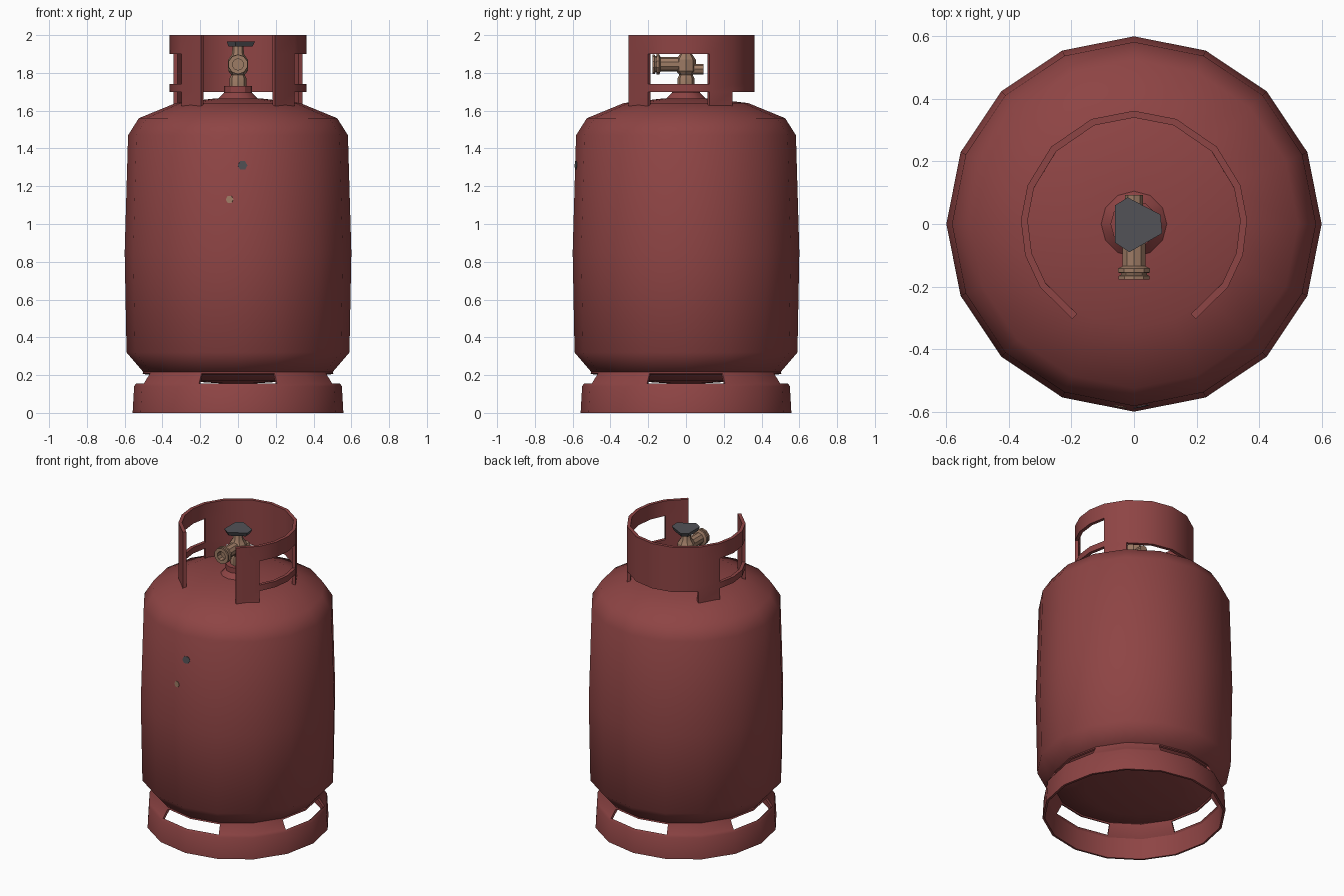
import bpy, bmesh, math
from mathutils import Vector, Matrix

if "Cube" in bpy.data.objects:
    bpy.data.objects.remove(bpy.data.objects["Cube"])


def material(name, rgb):
    m = bpy.data.materials.new(name)
    m.diffuse_color = (*rgb, 1)
    m.use_nodes = True
    m.node_tree.nodes["Principled BSDF"].inputs["Base Color"].default_value = m.diffuse_color
    return m


RED = material("red paint", (0.27, 0.058, 0.058))
BRASS = material("dull brass", (0.34, 0.2, 0.13))
GREY = material("dark grey", (0.085, 0.085, 0.095))


def finish(bm, name, mat, smooth=None, thick=0):
    bmesh.ops.recalc_face_normals(bm, faces=bm.faces)
    me = bpy.data.meshes.new(name)
    bm.to_mesh(me)
    bm.free()
    ob = bpy.data.objects.new(name, me)
    bpy.context.collection.objects.link(ob)
    me.materials.append(mat)
    bpy.ops.object.select_all(action='DESELECT')
    ob.select_set(True)
    bpy.context.view_layer.objects.active = ob
    if thick:
        mod = ob.modifiers.new("thickness", 'SOLIDIFY')
        mod.thickness = thick
        mod.offset = -1
        bpy.ops.object.modifier_apply(modifier=mod.name)
    if smooth:
        bpy.ops.object.shade_smooth_by_angle(angle=math.radians(smooth))
    return ob


def lathe(name, profile, sides, mat, smooth=None, thick=0, skip=None, matrix=None):
    """Revolve (radius, z) points; skip(row, column) leaves holes."""
    bm = bmesh.new()
    rings = []
    for r, z in profile:
        if r == 0:
            rings.append([bm.verts.new((0, 0, z))] * sides)
        else:
            rings.append([bm.verts.new((r * math.cos(math.pi / 2 + math.tau * k / sides),
                                        r * math.sin(math.pi / 2 + math.tau * k / sides), z))
                          for k in range(sides)])
    for i in range(len(rings) - 1):
        for k in range(sides):
            if skip and skip(i, k):
                continue
            j = (k + 1) % sides
            quad = [rings[i][k], rings[i][j], rings[i + 1][j], rings[i + 1][k]]
            bm.faces.new(list(dict.fromkeys(quad)))
    if matrix:
        bmesh.ops.transform(bm, matrix=matrix, verts=bm.verts)
    return finish(bm, name, mat, smooth, thick)


# Tank body
lathe("tank_body", [(0, 0.15), (0.3, 0.17), (0.5, 0.215), (0.59, 0.32), (0.6, 0.85),
                    (0.582, 1.47), (0.525, 1.56), (0.33, 1.64), (0.12, 1.665), (0, 1.665)],
      16, RED, smooth=50)

# Foot ring with four slots, front, back and sides
lathe("foot_ring", [(0.558, 0), (0.55, 0.14), (0.54, 0.155), (0.505, 0.208), (0.5, 0.225)],
      16, RED, smooth=30, thick=0.014,
      skip=lambda i, k: i == 2 and k % 4 in (0, 3))

# Guard collar, open at the front, with a window on each side
half = [90, 68, 43, 20, 2, -16, -34, -57]
levels = [1.62, 1.70, 1.74, 1.90, 2.0]
cells = {0: (1, 2, 3), 1: (1, 2, 3), 2: (0, 1, 2, 3), 3: (1, 3),
         4: (1, 3), 5: (1, 3), 6: (0, 1, 2, 3)}
bm = bmesh.new()
for side in (1, -1):
    for c, rows in cells.items():
        for r in rows:
            quad = []
            for a, z in ((half[c], levels[r]), (half[c + 1], levels[r]),
                         (half[c + 1], levels[r + 1]), (half[c], levels[r + 1])):
                t = math.radians(a)
                quad.append(bm.verts.new((side * 0.362 * math.cos(t), 0.362 * math.sin(t), z)))
            bm.faces.new(quad if side < 0 else quad[::-1])
bmesh.ops.remove_doubles(bm, verts=bm.verts, dist=0.0005)
bmesh.ops.recalc_face_normals(bm, faces=bm.faces)
# an open shell needs its outside fixed by hand
bm.faces.ensure_lookup_table()
f = bm.faces[0]
flip = f.normal.dot(Vector((*f.calc_center_median().xy, 0))) < 0
collar = finish(bm, "guard_collar", RED, smooth=30, thick=-0.022 if flip else 0.022)

# Valve seat on top of the tank
lathe("valve_seat", [(0.115, 1.655), (0.075, 1.695), (0.075, 1.73), (0, 1.73)], 12, RED, smooth=30)

# Brass valve: stem, outlet pipe with nut, rear cap
lathe("valve_stem", [(0.045, 1.72), (0.045, 1.77), (0.036, 1.79), (0.052, 1.81), (0.052, 1.87),
                     (0.032, 1.90), (0.028, 1.95), (0, 1.95)], 8, BRASS, smooth=30)


def along_y(z):
    return Matrix.Translation((0, 0, z)) @ Matrix.Rotation(math.radians(90), 4, 'X')


lathe("valve_outlet", [(0, 0), (0.038, 0), (0.038, 0.135), (0.054, 0.142), (0.054, 0.155),
                       (0.044, 0.157), (0.044, 0.163), (0.052, 0.166), (0.052, 0.178),
                       (0.03, 0.178), (0.03, 0.14), (0, 0.14)], 10, BRASS, smooth=30,
      matrix=along_y(1.845))
lathe("valve_rear_cap", [(0, -0.092), (0.028, -0.092), (0.028, 0), (0, 0)], 8, BRASS, smooth=30,
      matrix=along_y(1.82))


def prism(name, outline, z0, z1, mat, taper=1.0, matrix=None):
    bm = bmesh.new()
    lo = [bm.verts.new((x * taper, y * taper, z0)) for x, y in outline]
    hi = [bm.verts.new((x, y, z1)) for x, y in outline]
    bm.faces.new(lo)
    bm.faces.new(hi)
    for i in range(len(lo)):
        j = (i + 1) % len(lo)
        bm.faces.new((lo[i], lo[j], hi[j], hi[i]))
    if matrix:
        bmesh.ops.transform(bm, matrix=matrix, verts=bm.verts)
    return finish(bm, name, mat)


# Rounded triangular hand wheel
prism("hand_wheel", [(-0.06, 0.06), (-0.02, 0.085), (0.085, 0.03), (0.09, -0.03),
                     (-0.015, -0.09), (-0.06, -0.06)], 1.94, 1.967, GREY, taper=0.85)

# Two small paint chips on the front of the tank
for name, x, z, r, mat in (("grey_chip", 0.024, 1.31, 0.026, GREY),
                           ("tan_chip", -0.044, 1.13, 0.021, BRASS)):
    ring = [(r * math.cos(math.tau * k / 6), r * math.sin(math.tau * k / 6)) for k in range(6)]
    radius = 0.6 - 0.018 * (z - 0.85) / 0.62
    place = (Matrix.Translation((x, -radius + abs(x) * 0.2, z))
             @ Matrix.Rotation(math.copysign(math.radians(11.25), x), 4, 'Z')
             @ Matrix.Rotation(math.radians(90 - 1.7), 4, 'X'))
    prism(name, ring, -0.004, 0.003, mat, matrix=place)
